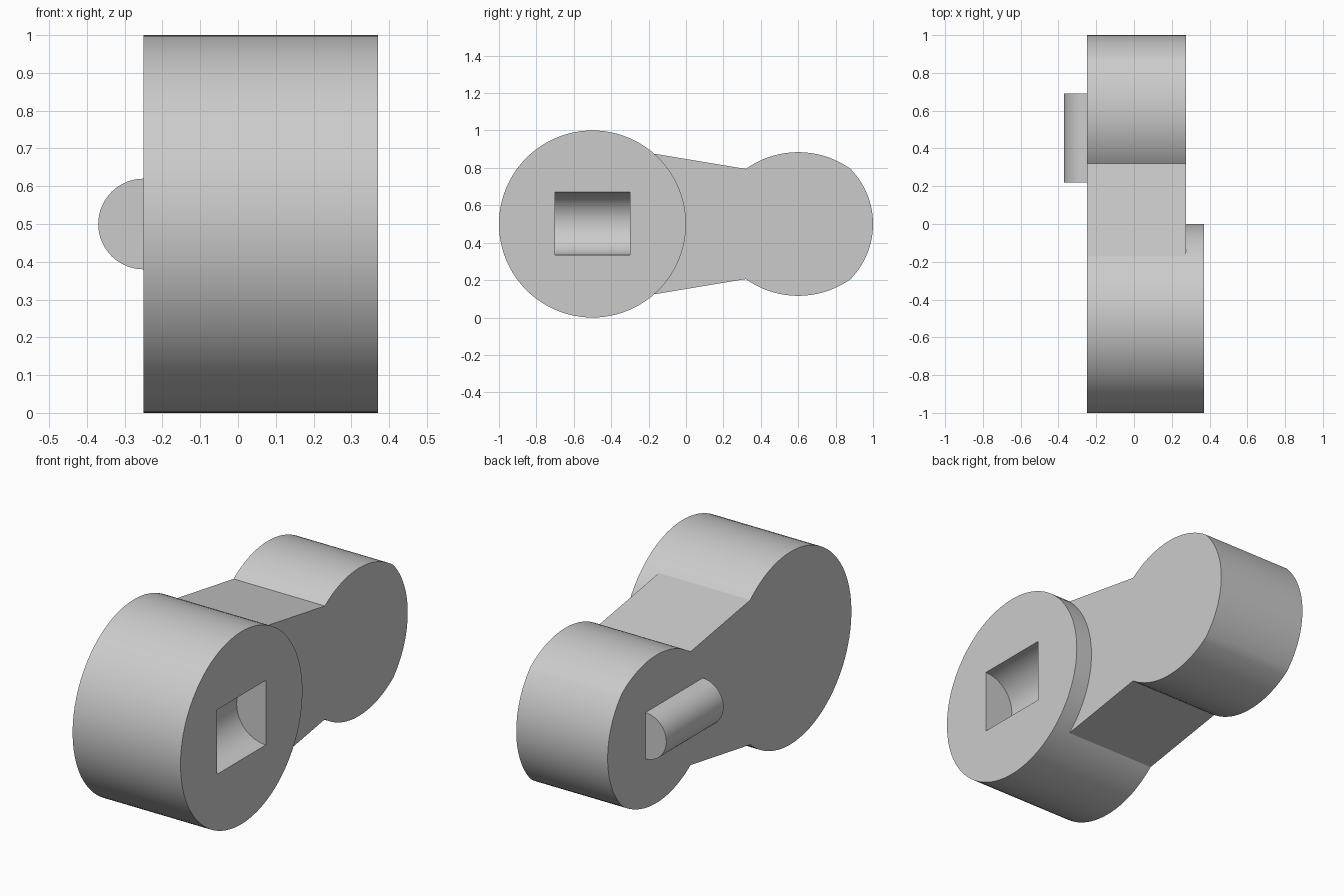
import bpy, bmesh
from math import radians, cos, sin

cube = bpy.data.objects.get("Cube")
if cube:
    bpy.data.objects.remove(cube, do_unlink=True)

grey = bpy.data.materials.new("light grey")
grey.use_nodes = True
colour = (0.6, 0.6, 0.6, 1)
grey.diffuse_color = colour
grey.node_tree.nodes["Principled BSDF"].inputs["Base Color"].default_value = colour


def arc(u, v, radius, start, end, steps):
    """Points along an arc, angles in degrees, both ends included."""
    angles = [radians(start + (end - start) * i / steps) for i in range(steps + 1)]
    return [(u + radius * cos(a), v + radius * sin(a)) for a in angles]


def prism(name, outline, axis, low, high):
    """Extrude an outline along x (outline in y, z) or y (outline in x, z)."""
    place = (lambda p: (low, p[0], p[1])) if axis == "x" else (lambda p: (p[0], low, p[1]))
    bm = bmesh.new()
    base = bm.faces.new([bm.verts.new(place(p)) for p in outline])
    top = bmesh.ops.extrude_face_region(bm, geom=[base], use_keep_orig=True)["geom"]
    shift = (high - low, 0, 0) if axis == "x" else (0, high - low, 0)
    bmesh.ops.translate(bm, vec=shift, verts=[v for v in top if isinstance(v, bmesh.types.BMVert)])
    bmesh.ops.recalc_face_normals(bm, faces=bm.faces)
    mesh = bpy.data.meshes.new(name)
    bm.to_mesh(mesh)
    bm.free()
    mesh.materials.append(grey)
    obj = bpy.data.objects.new(name, mesh)
    bpy.context.collection.objects.link(obj)
    return obj


def activate(obj):
    bpy.ops.object.select_all(action="DESELECT")
    obj.select_set(True)
    bpy.context.view_layer.objects.active = obj


# Round hub, thicker than the arm
hub = prism("hub", arc(-0.5, 0.5, 0.5, 0, 360, 96)[:-1], "x", -0.25, 0.37)

# Half-round socket cut into the hub
cutter = prism("socket_cutter", arc(0.37, 0.5025, 0.1675, 90, 270, 32) +
               [(0.45, 0.335), (0.45, 0.67)], "y", -0.70, -0.30)
cut = hub.modifiers.new("socket", "BOOLEAN")
cut.operation = "DIFFERENCE"
cut.solver = "EXACT"
cut.object = cutter
activate(hub)
bpy.ops.object.modifier_apply(modifier=cut.name)
bpy.data.objects.remove(cutter, do_unlink=True)

# Tapered arm with a bulbous end, starting on the hub's rim
outline = arc(-0.5, 0.5, 0.5, 48.7, -48.7, 26)
outline += arc(0.6, 0.598, 0.482, -125.5, -54.5, 28)
outline += arc(0.58, 0.5, 0.42, -44.5, 44.5, 28)[1:-1]
outline += arc(0.6, 0.402, 0.482, 54.5, 125.5, 28)
arm = prism("arm", outline, "x", -0.25, 0.275)

# Half-round peg on the opposite side
peg = prism("peg", arc(-0.25, 0.5, 0.12, 90, 270, 32), "y", 0.22, 0.69)

for part in (hub, arm, peg):
    activate(part)
    bpy.ops.object.shade_smooth_by_angle(angle=radians(30))
